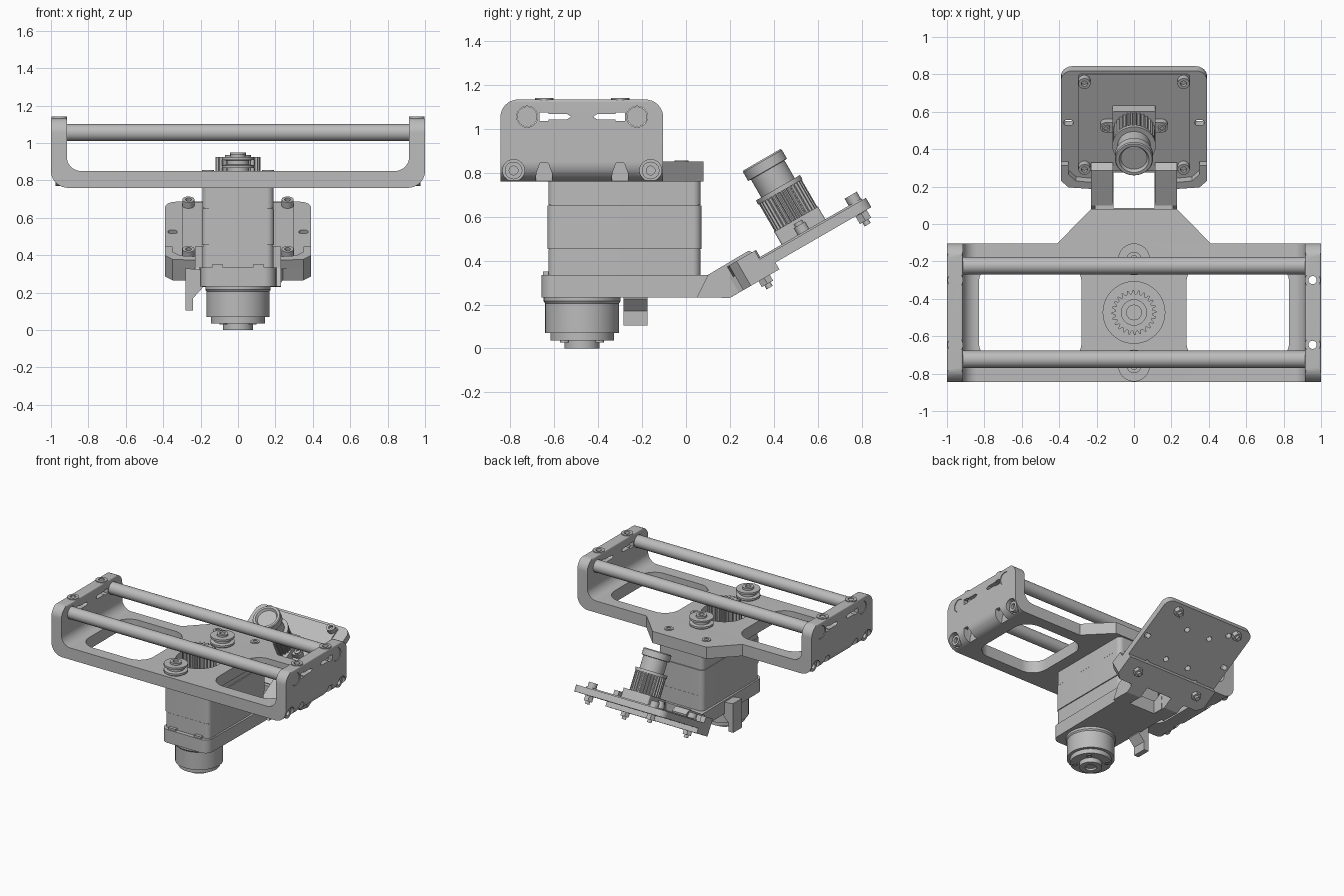
import bpy, bmesh, math
from mathutils import Matrix, Vector

if "Cube" in bpy.data.objects:
    bpy.data.objects.remove(bpy.data.objects["Cube"])

grey = bpy.data.materials.new("plain grey")
grey.use_nodes = True
grey.diffuse_color = (0.5, 0.5, 0.5, 1)
grey.node_tree.nodes["Principled BSDF"].inputs["Base Color"].default_value = grey.diffuse_color
parts = []
FLAT = Matrix.Identity(4)
TILT = Matrix.Translation((0, 0.2, 0.23)) @ Matrix.Rotation(math.radians(30), 4, "X")
MID = -0.473  # depth of the frame centre and output shaft


def finish(name, bm, matrix):
    bmesh.ops.recalc_face_normals(bm, faces=bm.faces)
    mesh = bpy.data.meshes.new(name)
    bm.to_mesh(mesh)
    bm.free()
    mesh.transform(matrix)
    mesh.materials.append(grey)
    obj = bpy.data.objects.new(name, mesh)
    bpy.context.collection.objects.link(obj)
    parts.append(obj)
    return obj


def prism(name, outline, low, high, axis="z", matrix=FLAT):
    place = {"x": lambda a, b, h: (h, a, b), "y": lambda a, b, h: (a, h, b),
             "z": lambda a, b, h: (a, b, h)}[axis]
    bm = bmesh.new()
    ends = [[bm.verts.new(place(p[0], p[1], h)) for p in outline] for h in (low, high)]
    for ring in ends:
        bm.faces.new(ring)
    n = len(outline)
    for i in range(n):
        j = (i + 1) % n
        bm.faces.new((ends[0][i], ends[0][j], ends[1][j], ends[1][i]))
    return finish(name, bm, matrix)


def fillet(corners, steps=8):
    """Round each (a, b, radius) corner of an outline."""
    out = []
    for i, (a, b, r) in enumerate(corners):
        p = Vector((a, b))
        if not r:
            out.append(p)
            continue
        u = (Vector(corners[i - 1][:2]) - p).normalized()
        v = (Vector(corners[(i + 1) % len(corners)][:2]) - p).normalized()
        half = u.angle(v) / 2
        centre = p + (u + v).normalized() * (r / math.sin(half))
        start = p + u * (r / math.tan(half)) - centre
        end = p + v * (r / math.tan(half)) - centre
        out += [centre + start.lerp(end, k / steps).normalized() * r for k in range(steps + 1)]
    return out


def box_outline(a0, a1, b0, b1, r=0):
    return fillet([(a0, b0, r), (a1, b0, r), (a1, b1, r), (a0, b1, r)])


def lathe(name, profile, matrix=FLAT, n=32):
    bm = bmesh.new()
    rings = [[bm.verts.new((r * math.cos(k * math.tau / n), r * math.sin(k * math.tau / n), h))
              for k in range(n)] for r, h in profile]
    for low, high in zip(rings, rings[1:]):
        for k in range(n):
            bm.faces.new((low[k], low[k - 1], high[k - 1], high[k]))
    bm.faces.new(rings[0])
    bm.faces.new(rings[-1])
    return finish(name, bm, matrix)


def at(x, y, z, base=FLAT):
    return base @ Matrix.Translation((x, y, z))


def along_x(x, y, z, side=1):
    return at(x, y, z) @ Matrix.Rotation(side * math.pi / 2, 4, "Y")


def screw(name, matrix, r, h):
    lathe(name, [(r, 0), (r, h), (r / 2, h), (r / 2, h / 2)], matrix, 24)


def toothed(inner, outer, teeth):
    pts = []
    for k in range(teeth * 4):
        r, t = (outer if k % 4 < 2 else inner), k * math.tau / teeth / 4
        pts.append((r * math.cos(t), r * math.sin(t)))
    return pts


def cut(obj, cutters, operation="DIFFERENCE"):
    for cutter in cutters:
        mod = obj.modifiers.new("cut", "BOOLEAN")
        mod.operation, mod.object, mod.solver = operation, cutter, "EXACT"
    graph = bpy.context.evaluated_depsgraph_get()
    mesh = bpy.data.meshes.new_from_object(obj.evaluated_get(graph))
    obj.modifiers.clear()
    obj.data = mesh
    for cutter in cutters:
        parts.remove(cutter)
        bpy.data.objects.remove(cutter)


# U-shaped top frame with rounded uprights
half_u = [(1, 0.76, 0.09), (1, 1.133, 0.012), (0.915, 1.133, 0.012), (0.915, 0.85, 0.075)]
frame = prism("top_frame", fillet(half_u + [(-a, b, r) for a, b, r in reversed(half_u)]),
              -0.845, -0.104, "y")
side_shape = fillet([(-0.845, 0.7, 0), (-0.104, 0.7, 0), (-0.104, 1.133, 0.08), (-0.845, 1.133, 0.08)])
cut(frame, [prism("side_shape", side_shape, -1.1, 1.1, "x")], "INTERSECT")
holes = [lathe("gear_hole", [(0.165, 0.79), (0.165, 0.9)], at(0, MID, 0), 48)]
for s in (-1, 1):
    lo, hi = sorted((s * 0.28, s * 0.83))
    holes.append(prism("window", box_outline(lo, hi, -0.75, -0.196, 0.12), 0.7, 0.9))
    for e in (-1, 1):
        holes.append(lathe("rod_hole", [(0.048, -0.1), (0.048, 0.1)], along_x(s, MID + e * 0.25, 1.055)))
        holes.append(lathe("counterbore", [(0.05, -0.06), (0.05, 0.1)], along_x(s, MID + e * 0.312, 0.81, s)))
        y = MID + e * 0.173
        notch = [(y - 0.042, 0.7), (y + 0.042, 0.7), (y + 0.035, 0.8), (y + 0.018, 0.845),
                 (y - 0.018, 0.845), (y - 0.035, 0.8)]
        lo, hi = sorted((s * 0.93, s * 1.1))
        holes.append(prism("notch", notch, lo, hi, "x"))
        lo, hi = sorted((s * 0.85, s * 1.1))
        # adjusting slot with a pointed inner end and a nut pocket
        slot = [(0.195, 1.035), (0.195, 1.075), (0.152, 1.075), (0.152, 1.068), (0.07, 1.068),
                (0.05, 1.055), (0.07, 1.042), (0.152, 1.042), (0.152, 1.035)]
        holes.append(prism("slot", [(MID + e * a, b) for a, b in slot], lo, hi, "x"))
        if s > 0:
            holes.append(lathe("open_hole", [(0.022, 0.7), (0.022, 1.2)], at(0.955, y, 0), 16))
cut(frame, holes)
prism("frame_tongue", [(-0.41, -0.104), (0.41, -0.104), (0.23, 0.08), (-0.23, 0.08)], 0.76, 0.85)

# Rods, clamp screws and corner screws
for e in (-1, 1):
    y = MID + e * 0.25
    lathe("rod", [(0.046, -0.996), (0.046, 0.996)], along_x(0, y, 1.055))
    y = MID + e * 0.173
    screw("clamp_screw", at(-0.955, y, 1.125), 0.042, 0.015)
    ring = lathe("clamp_ring", [(0.042, 1.128), (0.042, 1.14)], at(0.955, y, 0))
    cut(ring, [lathe("ring_hole", [(0.022, 1), (0.022, 1.2)], at(0.955, y, 0), 16)])
    for s in (-1, 1):
        screw("corner_screw", along_x(s * 0.935, MID + e * 0.312, 0.81, s), 0.04, 0.04)

# Drive gear, guide bearings and plate screws
prism("drive_gear", toothed(0.1, 0.12, 24), 0.785, 0.925, matrix=at(0, MID, 0))
lathe("gear_hub", [(0.07, 0.92), (0.07, 0.935), (0.045, 0.935)], at(0, MID, 0))
screw("gear_screw", at(0, MID, 0.935), 0.042, 0.015)
for e in (-1, 1):
    lathe("guide_bearing", [(0.06, 0.84), (0.06, 0.865), (0.085, 0.865), (0.085, 0.88), (0.06, 0.885),
                            (0.06, 0.905), (0.085, 0.91), (0.085, 0.925), (0.04, 0.925),
                            (0.04, 0.94), (0.02, 0.94), (0.02, 0.92)], at(0, MID + e * 0.284, 0))
for x, y in ((-0.16, -0.02), (0.16, -0.02), (0.16, -0.34)):
    screw("plate_screw", at(x, y, 0.845), 0.032, 0.01)

# Servo case in three stacked sections
for low, high, inset in ((0.3, 0.45, 0.004), (0.453, 0.65, 0), (0.653, 0.762, 0.003)):
    prism("servo_case", box_outline(-0.193 + inset, 0.193 - inset, -0.63 + inset, 0.07 - inset, 0.035), low, high)
prism("servo_core", box_outline(-0.185, 0.185, -0.622, 0.062, 0.03), 0.32, 0.755)
for s in (-1, 1):
    prism("case_clip", box_outline(s * 0.11 - 0.03, s * 0.11 + 0.03, -0.65, -0.6), 0.3, 0.35)

# Lower cradle and its arms up to the tilted plate
cradle = prism("cradle", fillet([(-0.2, -0.657, 0.06), (0.2, -0.657, 0.06), (0.21, 0.17, 0), (-0.21, 0.17, 0)]),
               0.233, 0.335)
opening = box_outline(-0.11, 0.11, 0.085, 0.275)
cut(cradle, [prism("opening", opening, 0, 0.6)])
arm = [(0.05, 0.233), (0.2, 0.23), (0.33, 0.31), (0.33, 0.425), (0.285, 0.445), (0.1, 0.335)]
for s in (-1, 1):
    lo, hi = sorted((s * 0.112, s * 0.23))
    prism("cradle_arm", arm, lo, hi, "x")

# Output boss underneath
lathe("output_boss", [(0.175, 0.24), (0.175, 0.215), (0.168, 0.205), (0.168, 0.07), (0.145, 0.07),
                      (0.145, 0.035), (0.08, 0.035), (0.08, 0), (0.04, 0), (0.04, 0.015)], at(0, MID, 0), 48)
for k in range(4):
    t = math.tau * (k + 0.5) / 4
    screw("boss_screw", at(0.113 * math.cos(t), MID + 0.113 * math.sin(t), 0.04)
          @ Matrix.Rotation(math.pi, 4, "X"), 0.02, 0.012)

# Cable hook on the right side
hook = [(-0.19, 0.32), (-0.28, 0.33), (-0.28, 0.105), (-0.24, 0.105), (-0.24, 0.17), (-0.19, 0.225)]
prism("cable_hook", hook, -0.285, -0.175, "y")

# Tilted sensor plate, thickened near the cradle
plate = prism("sensor_plate", fillet([(-0.39, 0.1, 0.03), (0.39, 0.1, 0.03), (0.39, 0.764, 0.06),
                                      (-0.39, 0.764, 0.06)]), 0.036, 0.085, matrix=TILT)
half = [(0.21, 0), (0.24, 0.07), (0.35, 0.07), (0.39, 0.11), (0.39, 0.26)]
block = prism("plate_root", half + [(-a, b) for a, b in reversed(half)], 0, 0.08, matrix=TILT)
cut(block, [prism("opening", opening, 0, 0.6)])
board = prism("circuit_board", box_outline(-0.3, 0.3, 0.15, 0.745, 0.02), 0.08, 0.093, matrix=TILT)
drills = [prism("opening", opening, 0, 0.6)]
for s in (-1, 1):
    drills.append(prism("side_slot", box_outline(s * 0.35 - 0.025, s * 0.35 + 0.025, 0.425, 0.46, 0.015),
                        -0.1, 0.2, matrix=TILT))
    for x, v in ((0.22, 0.25), (0.22, 0.68), (0.1, 0.33), (0.1, 0.6)):
        drills.append(lathe("drill", [(0.02, -0.1), (0.02, 0.082)], at(s * x, v, 0, TILT), 16))
cut(plate, drills)
wall = [(0.22, 0.06), (0.35, 0.07), (0.39, 0.11), (0.39, 0.205), (0.35, 0.205), (0.35, 0.15),
        (0.31, 0.11), (0.22, 0.1)]
for s in (-1, 1):
    prism("plate_wall", [(s * a, b) for a, b in wall], 0.075, 0.13, matrix=TILT)
    for v in (0.18, 0.71):
        screw("board_screw", at(s * 0.265, v, 0.09, TILT), 0.032, 0.04)
        low = -0.03 if v < 0.3 else -0.005
        lathe("board_bolt", [(0.016, low - 0.02), (0.016, 0.09)], at(s * 0.265, v, 0, TILT), 16)
        lathe("board_nut", [(0.034, low), (0.034, low + 0.04)], at(s * 0.265, v, 0, TILT), 6)

# Lens mount and lens
prism("lens_mount", box_outline(-0.115, 0.115, 0.325, 0.555, 0.01), 0.09, 0.16, matrix=TILT)
prism("mount_ears", box_outline(-0.18, 0.18, 0.41, 0.47, 0.028), 0.09, 0.13, matrix=TILT)
for s in (-1, 1):
    screw("ear_screw", at(s * 0.15, 0.44, 0.13, TILT), 0.022, 0.015)
prism("lens_grip", toothed(0.103, 0.112, 30), 0.155, 0.305, matrix=at(0, 0.44, 0, TILT))
lathe("lens_barrel", [(0.1, 0.15), (0.1, 0.303), (0.116, 0.303), (0.116, 0.325), (0.088, 0.325),
                      (0.088, 0.418), (0.102, 0.42), (0.102, 0.465), (0.097, 0.472), (0.08, 0.472),
                      (0.07, 0.455)], at(0, 0.44, 0, TILT), 48)

# Smooth the round surfaces and keep the edges crisp
bpy.ops.object.select_all(action="DESELECT")
for obj in parts:
    obj.select_set(True)
bpy.context.view_layer.objects.active = parts[0]
bpy.ops.object.shade_smooth_by_angle(angle=math.radians(30))
